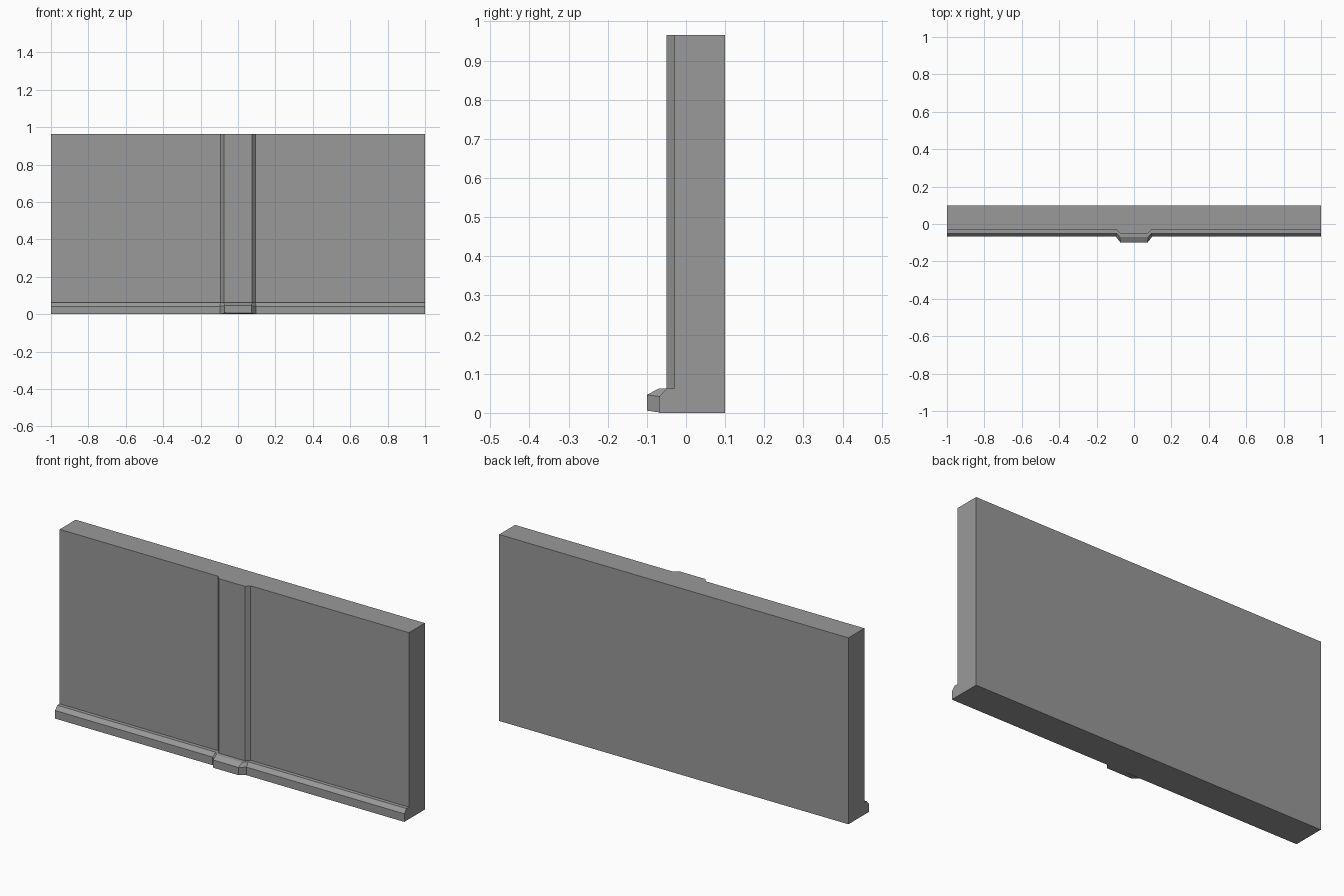
import bpy
import bmesh

cube = bpy.data.objects.get("Cube")
if cube:
    bpy.data.objects.remove(cube, do_unlink=True)

grey = bpy.data.materials.new("plain_grey")
grey.use_nodes = True
colour = (0.32, 0.32, 0.32, 1)
grey.diffuse_color = colour
grey.node_tree.nodes["Principled BSDF"].inputs["Base Color"].default_value = colour


def loft(name, rings):
    """Skin a closed solid through matching rings of points."""
    bm = bmesh.new()
    loops = [[bm.verts.new(p) for p in ring] for ring in rings]
    n = len(loops[0])
    for a, b in zip(loops, loops[1:]):
        for i in range(n):
            j = (i + 1) % n
            bm.faces.new((a[i], a[j], b[j], b[i]))
    bm.faces.new(loops[0])
    bm.faces.new(loops[-1])
    bmesh.ops.recalc_face_normals(bm, faces=bm.faces)
    mesh = bpy.data.meshes.new(name)
    bm.to_mesh(mesh)
    bm.free()
    mesh.materials.append(grey)
    obj = bpy.data.objects.new(name, mesh)
    bpy.context.collection.objects.link(obj)
    return obj


def footprint(back_w, front_w, back_y, front_y, z_back, z_front, root_y=-0.02):
    """Plan outline of a splayed projection, mirrored about x = 0."""
    half = [(back_w, root_y, z_back), (back_w, back_y, z_back), (front_w, front_y, z_front)]
    return half + [(-x, y, z) for x, y, z in reversed(half)]


HEIGHT = 0.965

# Wall and skirting share one cross-section run along x
section = [(0.10, 0), (-0.068, 0), (-0.068, 0.042), (-0.05, 0.062),
           (-0.03, 0.062), (-0.03, HEIGHT), (0.10, HEIGHT)]
loft("wall_with_skirting", [[(x, y, z) for y, z in section] for x in (-1, 1)])

# Splayed pilaster up the middle
loft("pilaster", [footprint(0.093, 0.075, -0.03, -0.05, z, z) for z in (0.03, HEIGHT)])

# Pilaster foot, following the skirting's sloped top
loft("pilaster_foot", [
    footprint(0.097, 0.072, -0.068, -0.10, 0.001, 0.006),
    footprint(0.097, 0.072, -0.068, -0.10, 0.042, 0.046),
    footprint(0.093, 0.075, -0.05, -0.07, 0.062, 0.062),
])
